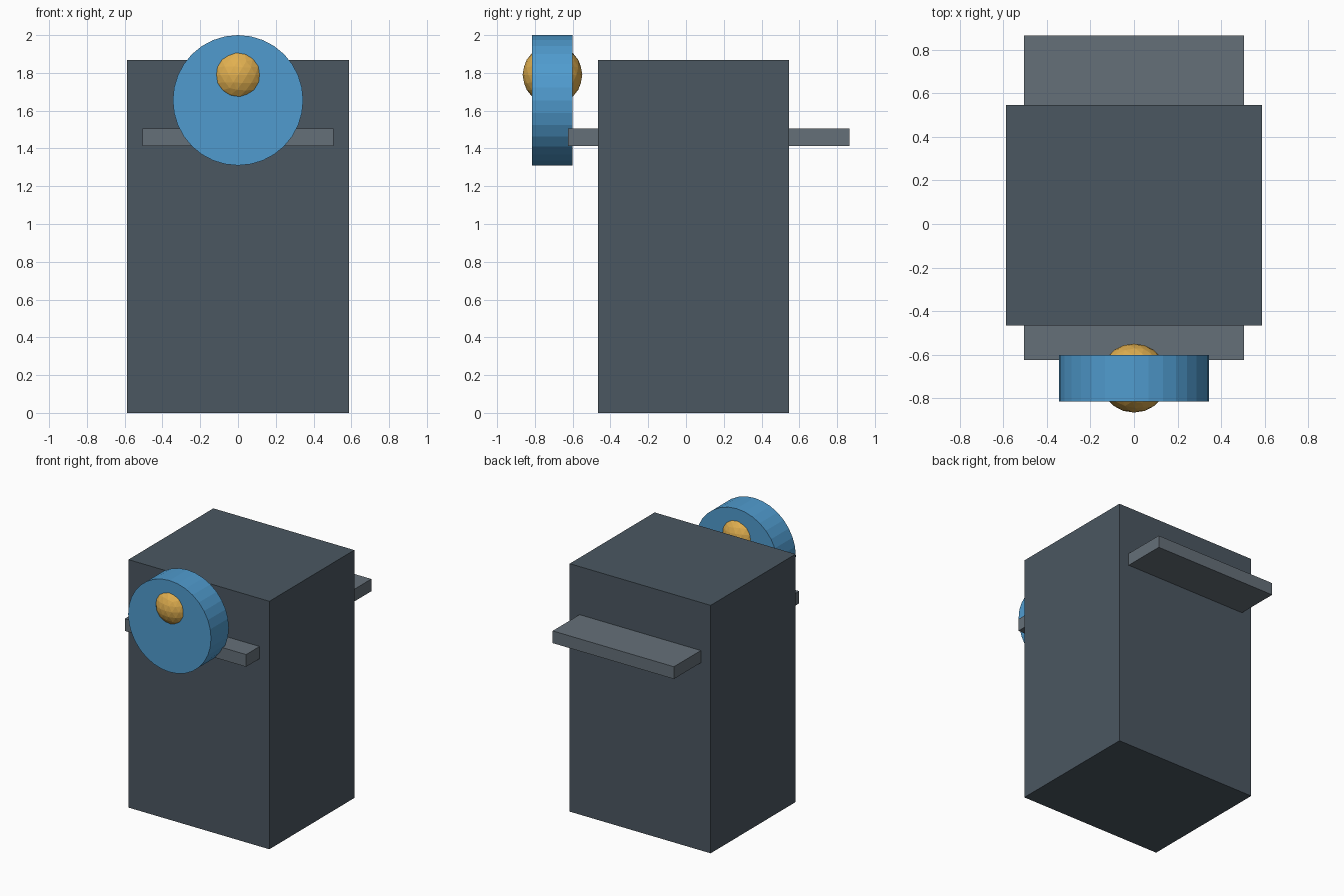
import bpy
import math

if "Cube" in bpy.data.objects:
    bpy.data.objects.remove(bpy.data.objects["Cube"])


def paint(obj, name, rgb):
    obj.name = name
    mat = bpy.data.materials.new(name + "_colour")
    mat.diffuse_color = (*rgb, 1.0)
    mat.use_nodes = True
    mat.node_tree.nodes["Principled BSDF"].inputs["Base Color"].default_value = mat.diffuse_color
    obj.data.materials.append(mat)


def box(name, lo, hi, rgb):
    centre = [(a + b) / 2 for a, b in zip(lo, hi)]
    bpy.ops.mesh.primitive_cube_add(size=1, location=centre)
    obj = bpy.context.object
    obj.scale = [b - a for a, b in zip(lo, hi)]
    bpy.ops.object.transform_apply(location=False, rotation=False, scale=True)
    paint(obj, name, rgb)


# Main cabinet and the slab running through it front to back
box("cabinet", (-0.587, -0.465, 0), (0.587, 0.545, 1.867), (0.07, 0.095, 0.12))
box("through_shelf", (-0.505, -0.625, 1.413), (0.505, 0.865, 1.505), (0.13, 0.16, 0.19))

# Disc standing off the front face
bpy.ops.mesh.primitive_cylinder_add(vertices=32, radius=0.345, depth=0.212,
                                    location=(0, -0.708, 1.655),
                                    rotation=(math.pi / 2, 0, 0))
paint(bpy.context.object, "front_disc", (0.08, 0.33, 0.62))

# Faceted ball embedded in the disc, showing on both sides
bpy.ops.mesh.primitive_ico_sphere_add(subdivisions=3, radius=0.158,
                                      location=(0, -0.707, 1.79))
paint(bpy.context.object, "disc_ball", (0.75, 0.43, 0.08))
